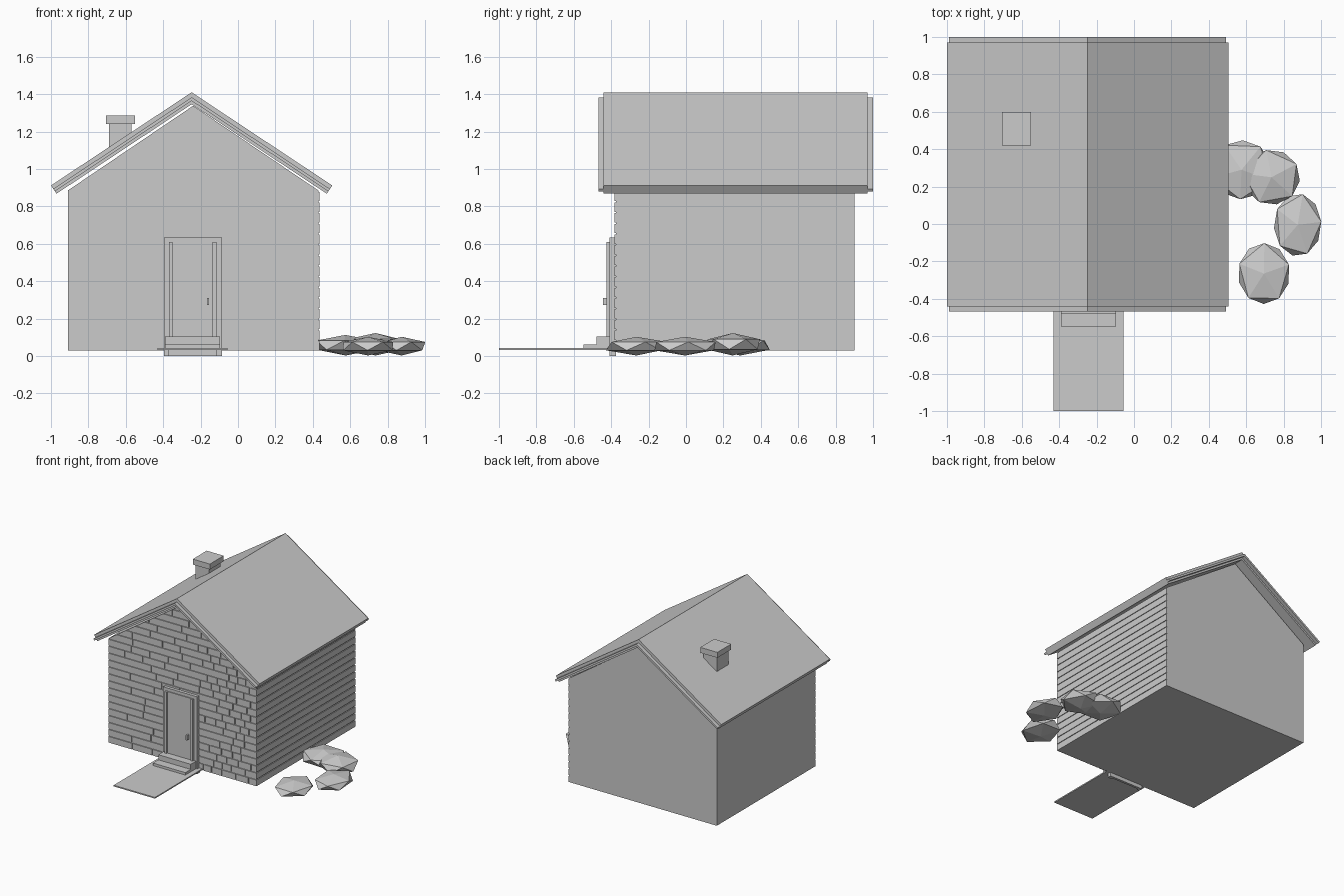
import bpy, bmesh, random
from mathutils import Vector, Matrix

random.seed(4)
cube = bpy.data.objects.get("Cube")
if cube:
    bpy.data.objects.remove(cube, do_unlink=True)

grey = bpy.data.materials.new("plain grey")
grey.use_nodes = True
grey.diffuse_color = (0.6, 0.6, 0.6, 1)
grey.node_tree.nodes["Principled BSDF"].inputs["Base Color"].default_value = (0.6, 0.6, 0.6, 1)

RIDGE_X, HALF = -0.24, 0.67        # gable centre and half width
BASE, EAVE, APEX = 0.03, 0.885, 1.338
FRONT, BACK = -0.375, 0.90
LEFT, RIGHT = RIDGE_X - HALF, RIDGE_X + HALF


def finish(name, bm):
    bmesh.ops.recalc_face_normals(bm, faces=bm.faces)
    mesh = bpy.data.meshes.new(name)
    bm.to_mesh(mesh)
    bm.free()
    mesh.materials.append(grey)
    obj = bpy.data.objects.new(name, mesh)
    bpy.context.collection.objects.link(obj)


def add_box(bm, x, y, z):
    """Box from three (low, high) pairs."""
    size = (x[1] - x[0], y[1] - y[0], z[1] - z[0], 1)
    mid = Vector((sum(x), sum(y), sum(z))) / 2
    bmesh.ops.create_cube(bm, size=1, matrix=Matrix.Translation(mid) @ Matrix.Diagonal(size))


def boxes(name, *items):
    bm = bmesh.new()
    for item in items:
        add_box(bm, *item)
    finish(name, bm)


def extrude_xz(name, points, y0, y1):
    """Profile in x and z pulled along y."""
    bm = bmesh.new()
    face = bm.faces.new([bm.verts.new((x, y0, z)) for x, z in points])
    ext = bmesh.ops.extrude_face_region(bm, geom=[face])
    verts = [v for v in ext["geom"] if isinstance(v, bmesh.types.BMVert)]
    bmesh.ops.translate(bm, verts=verts, vec=(0, y1 - y0, 0))
    finish(name, bm)


# House body with gables
extrude_xz("house_body", [(LEFT, BASE), (RIGHT, BASE), (RIGHT, EAVE), (RIDGE_X, APEX), (LEFT, EAVE)], FRONT, BACK)

# Roof: three stacked layers on both slopes, the middle one longer
ROOF_X, ROOF_TOP = -0.248, 1.41
slope = Vector((0.752, -0.498)).normalized()
normal = Vector((-slope.y, slope.x))
eave = Vector((0, ROOF_TOP)) + slope * 0.902
layers = [("roof_covering", 0, 0.022, -0.44, 0.97),
          ("roof_deck", 0.022, 0.038, -0.468, 1.0),
          ("roof_lining", 0.038, 0.053, -0.44, 0.97)]
for name, d0, d1, y0, y1 in layers:
    top, low = ROOF_TOP - d0 / normal.y, ROOF_TOP - d1 / normal.y
    profile = [(0, top), eave - normal * d0, eave - normal * d1, (0, low)]
    for side, label in ((1, "left"), (-1, "right")):
        extrude_xz(f"{name}_{label}", [(ROOF_X + side * p[0], p[1]) for p in profile], y0, y1)

# Chimney with slanted foot and cap
extrude_xz("chimney_stack", [(-0.69, 1.06), (-0.57, 1.14), (-0.57, 1.25), (-0.69, 1.25)], 0.435, 0.585)
boxes("chimney_cap", ((-0.705, -0.55), (0.42, 0.60), (1.24, 1.285)))

# Front bricks in rows, long on one side and short on the other
ROW, GAP = 0.057, 0.007
bm = bmesh.new()
z = BASE
while z < APEX:
    x = LEFT
    while x < RIGHT:
        width = random.uniform(0.07, 0.13) if x > -0.1 else random.uniform(0.15, 0.45)
        end = x + width
        if end > RIGHT - 0.03:
            end = RIGHT
        add_box(bm, (x, end - (GAP if end < RIGHT else 0)), (FRONT - 0.008, FRONT + 0.002), (z, z + ROW - GAP))
        x = end
    z += ROW
for side in (-1, 1):     # trim to the gable
    geom = bm.verts[:] + bm.edges[:] + bm.faces[:]
    cut = bmesh.ops.bisect_plane(bm, geom=geom, plane_co=(RIDGE_X, 0, APEX),
                                 plane_no=(side * (APEX - EAVE), 0, HALF), clear_outer=True)
    edges = [e for e in cut["geom_cut"] if isinstance(e, bmesh.types.BMEdge)]
    bmesh.ops.holes_fill(bm, edges=edges)
finish("front_bricks", bm)

# Side wall boards
bm = bmesh.new()
z = BASE
while z < EAVE - 0.02:
    add_box(bm, (RIGHT - 0.002, RIGHT + 0.006), (FRONT - 0.008, BACK), (z, min(z + ROW - GAP, EAVE)))
    z += ROW
finish("side_boards", bm)

# Door, frame and handle
boxes("door_frame",
      ((-0.395, -0.37), (-0.408, FRONT), (0, 0.635)),
      ((-0.115, -0.085), (-0.408, FRONT), (0, 0.635)),
      ((-0.37, -0.115), (-0.408, FRONT), (0.61, 0.635)),
      ((-0.37, -0.115), (-0.395, FRONT), (0, 0.61)))
boxes("door_trim",
      ((-0.37, -0.35), (-0.426, -0.39), (0.06, 0.61)),
      ((-0.135, -0.115), (-0.426, -0.39), (0.06, 0.61)))
boxes("door", ((-0.35, -0.135), (-0.415, -0.39), (0.06, 0.61)))
boxes("door_handle", ((-0.166, -0.154), (-0.445, -0.41), (0.272, 0.31)))

# Steps and path
boxes("upper_step", ((-0.39, -0.095), (-0.478, FRONT), (0.035, 0.105)))
boxes("lower_step", ((-0.39, -0.095), (-0.548, FRONT), (0.035, 0.063)))
boxes("path", ((-0.43, -0.055), (-1.0, -0.385), (0.033, 0.043)))

# Flattened faceted rocks: centre x, y, radii, height, turn
rocks = [("front_rock", 0.695, -0.265, 0.137, 0.16, 0.10, 0.3),
         ("outer_rock", 0.875, -0.005, 0.125, 0.165, 0.10, 0.1),
         ("back_rock", 0.735, 0.25, 0.15, 0.145, 0.12, 0.5),
         ("wall_rock", 0.575, 0.29, 0.16, 0.155, 0.11, 0.9)]
for name, x, y, rx, ry, h, turn in rocks:
    bm = bmesh.new()
    matrix = (Matrix.Translation((x, y, h / 2 + 0.003))
              @ Matrix.Diagonal((rx / 0.88, ry / 0.88, h / 2, 1)) @ Matrix.Rotation(turn, 4, "Z"))
    bmesh.ops.create_icosphere(bm, subdivisions=1, radius=1, matrix=matrix)
    finish(name, bm)
